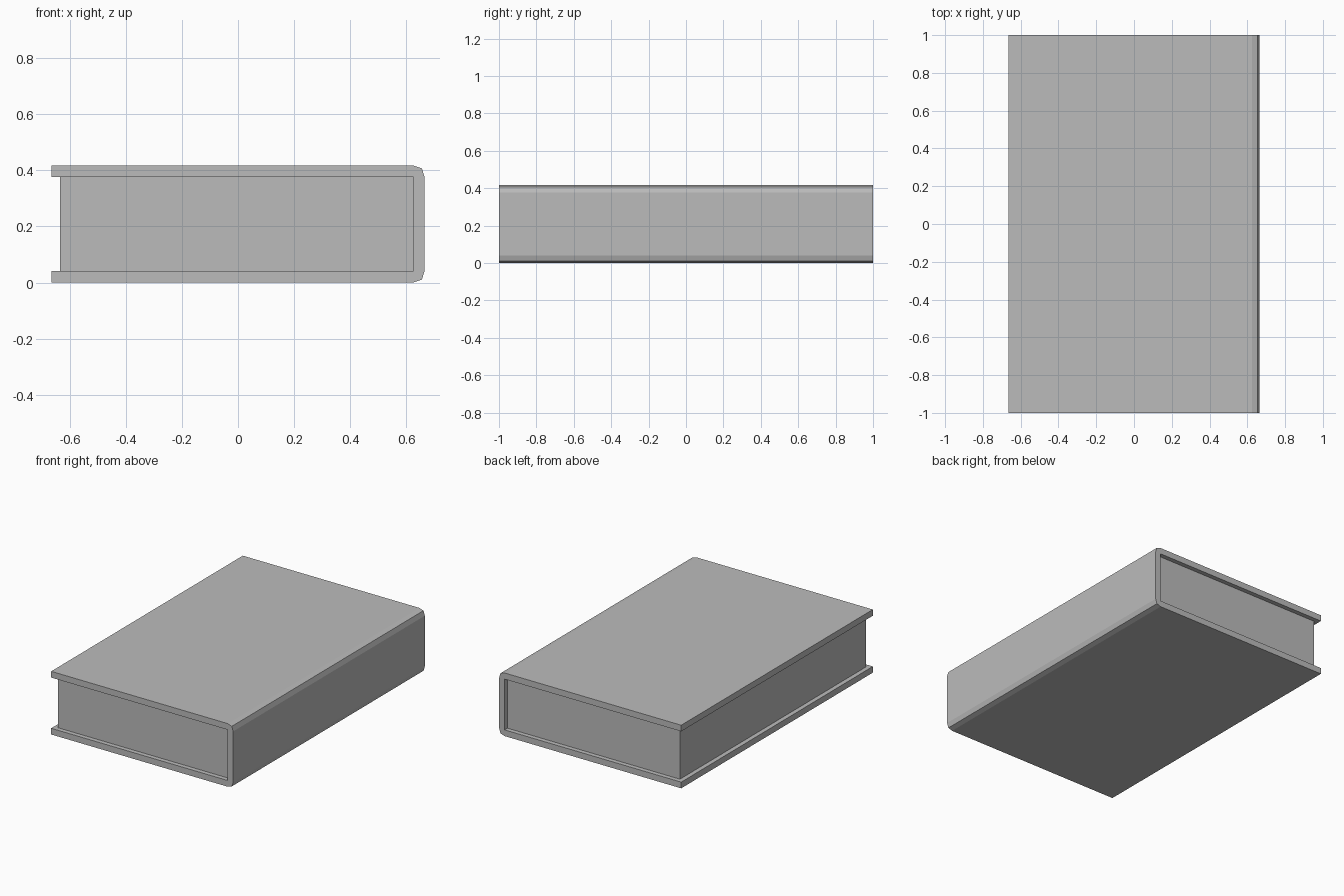
import bpy
import bmesh

cube = bpy.data.objects.get("Cube")
if cube:
    bpy.data.objects.remove(cube, do_unlink=True)

HEIGHT = 0.417      # total thickness of the book
BOARD = 0.041       # thickness of the cover boards
EDGE = 0.665        # half width of the cover
SPINE_IN = 0.625    # inner face of the spine
INSET = 0.03        # how far the pages sit back from the cover edges

grey = bpy.data.materials.new("plain_grey")
grey.use_nodes = True
grey.diffuse_color = (0.5, 0.5, 0.5, 1)
bsdf = next(n for n in grey.node_tree.nodes if n.type == 'BSDF_PRINCIPLED')
bsdf.inputs["Base Color"].default_value = (0.5, 0.5, 0.5, 1)


def extrude_profile(name, profile, half_length):
    """Extrude an x-z outline along y, centred on y = 0."""
    bm = bmesh.new()
    face = bm.faces.new([bm.verts.new((x, -half_length, z)) for x, z in profile])
    result = bmesh.ops.extrude_face_region(bm, geom=[face])
    moved = [v for v in result["geom"] if isinstance(v, bmesh.types.BMVert)]
    bmesh.ops.translate(bm, verts=moved, vec=(0, 2 * half_length, 0))
    bmesh.ops.recalc_face_normals(bm, faces=bm.faces)
    mesh = bpy.data.meshes.new(name)
    bm.to_mesh(mesh)
    bm.free()
    mesh.materials.append(grey)
    obj = bpy.data.objects.new(name, mesh)
    bpy.context.collection.objects.link(obj)
    return obj


# Cover: lower half of a C-shaped outline, mirrored for the upper half
outer = [(-EDGE, 0), (SPINE_IN, 0), (0.655, 0.01), (EDGE, BOARD)]
inner = [(SPINE_IN, BOARD), (-EDGE, BOARD)]


def flip(points):
    return [(x, HEIGHT - z) for x, z in reversed(points)]


extrude_profile("cover", outer + flip(outer) + flip(inner) + inner, 1.0)

# Page block, set back from the fore edge and from both ends
pages = [(-EDGE + INSET, BOARD), (SPINE_IN, BOARD),
         (SPINE_IN, HEIGHT - BOARD), (-EDGE + INSET, HEIGHT - BOARD)]
extrude_profile("page_block", pages, 1.0 - INSET)
